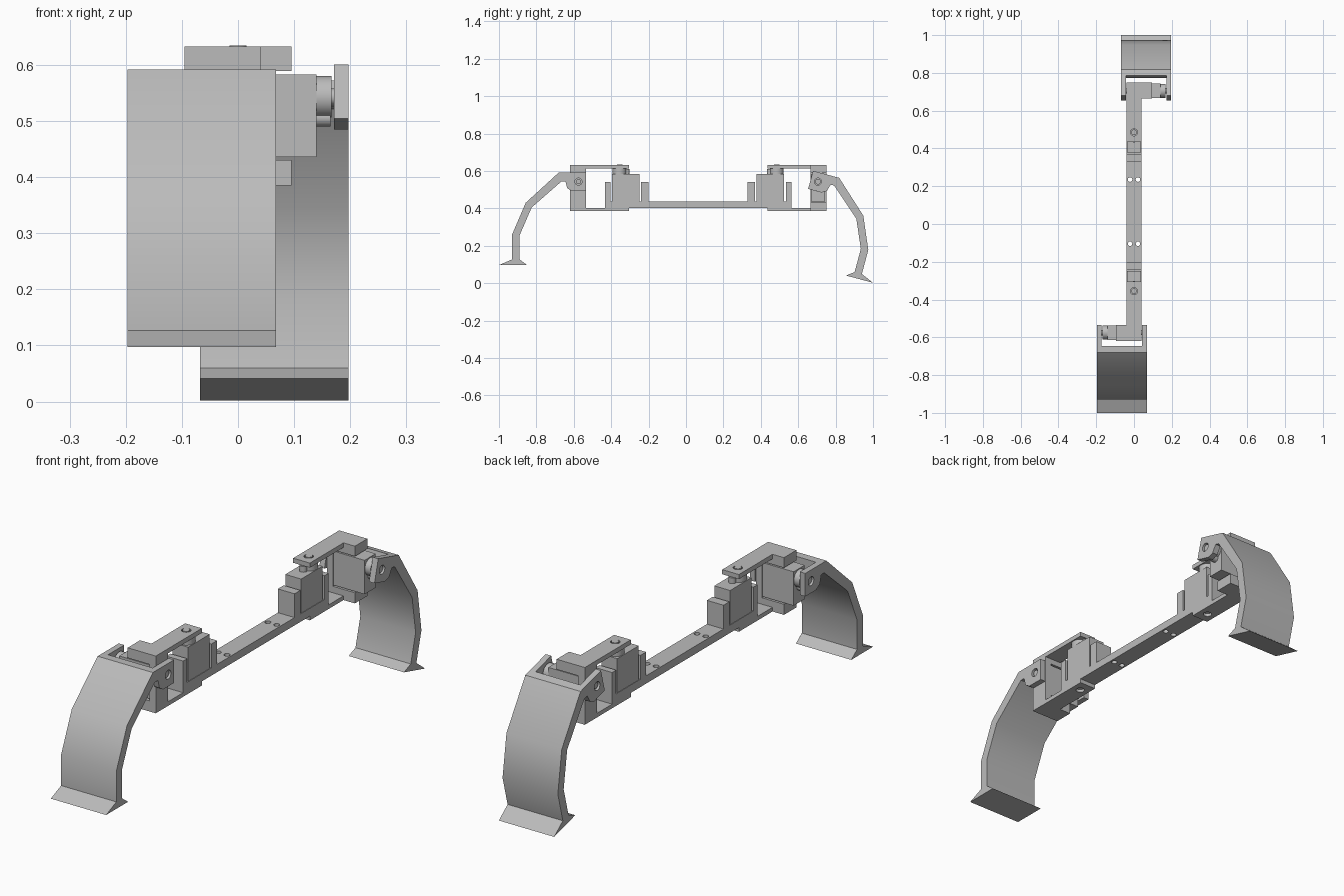
import bpy, bmesh
from math import radians, pi
from mathutils import Matrix, Vector

cube = bpy.data.objects.get("Cube")
if cube:
    bpy.data.objects.remove(cube, do_unlink=True)

GREY = (0.5, 0.5, 0.5, 1)
grey = bpy.data.materials.new("matte grey")
grey.use_nodes = True
grey.diffuse_color = GREY
grey.node_tree.nodes["Principled BSDF"].inputs["Base Color"].default_value = GREY

PIVOT = Vector((0, -0.575, 0.543))      # leg hinge
YAW_Y = -0.355                          # vertical hinge of the end bracket
HALF = 0.04                             # half width of beam and servos
MID = Vector((0, 0.065, 0))             # centre of the half-turn symmetry
TURN = Matrix.Translation(MID) @ Matrix.Rotation(pi, 4, 'Z') @ Matrix.Translation(-MID)


def finish(name, bm):
    bmesh.ops.recalc_face_normals(bm, faces=bm.faces)
    mesh = bpy.data.meshes.new(name)
    bm.to_mesh(mesh)
    bm.free()
    mesh.materials.append(grey)
    obj = bpy.data.objects.new(name, mesh)
    bpy.context.collection.objects.link(obj)
    return obj


def box(bm, x, y, z):
    size = Matrix.Diagonal((x[1] - x[0], y[1] - y[0], z[1] - z[0], 1))
    mid = Matrix.Translation((sum(x) / 2, sum(y) / 2, sum(z) / 2))
    bmesh.ops.create_cube(bm, size=1, matrix=mid @ size)


def rod(bm, x, y, z, r, axis='Z'):
    """Cylinder between the two ends of its axis range."""
    span = x if axis == 'X' else z
    mid = (sum(x) / 2, y, z) if axis == 'X' else (x, y, sum(z) / 2)
    turn = Matrix.Rotation(pi / 2, 4, 'Y') if axis == 'X' else Matrix()
    bmesh.ops.create_cone(bm, cap_ends=True, segments=24, radius1=r, radius2=r,
                          depth=span[1] - span[0], matrix=Matrix.Translation(mid) @ turn)


def cut(obj, bm):
    cutter = finish("cutter", bm)
    cutter.hide_render = True
    mod = obj.modifiers.new("cut", 'BOOLEAN')
    mod.operation, mod.solver, mod.object = 'DIFFERENCE', 'EXACT', cutter
    bpy.context.view_layer.objects.active = obj
    bpy.ops.object.modifier_apply(modifier=mod.name)
    bpy.data.objects.remove(cutter, do_unlink=True)


def servo(name, matrix):
    """Small servo: shaft along +z at the origin, body running to +y."""
    bm = bmesh.new()
    w = (-HALF + 0.002, HALF - 0.002)
    box(bm, w, (-0.04, 0.107), (0, 0.15))
    rod(bm, 0, 0, (0.148, 0.177), 0.037)
    rod(bm, 0, 0.037, (0.148, 0.175), 0.016)
    rod(bm, 0, 0, (0.17, 0.2), 0.015)
    body = finish(name, bm)
    bm = bmesh.new()
    box(bm, w, (-0.074, 0.143), (0.105, 0.122))
    ears = finish(name + "_ears", bm)
    bm = bmesh.new()
    for y in (-0.057, 0.125):
        rod(bm, 0, y, (0.09, 0.14), 0.008)
    for y in (-0.074, 0.143):
        box(bm, (-0.004, 0.004), (y - 0.017, y + 0.017), (0.09, 0.14))
    cut(ears, bm)
    for part in (body, ears):
        part.data.transform(matrix)
    return [body, ears]


# Beam with end posts that carry the vertical servos
bm = bmesh.new()
y0 = -0.433
box(bm, (-HALF, HALF), (y0, 2 * MID.y - y0), (0.403, 0.437))
beam = finish("beam", bm)
bm = bmesh.new()
for y in (-0.105, 0.235):
    for x in (-0.021, 0.021):
        rod(bm, x, y, (0.3, 0.5), 0.012)
cut(beam, bm)

bm = bmesh.new()
box(bm, (-HALF, HALF), (y0, -0.405), (0.43, 0.54))
box(bm, (-HALF, HALF), (-0.24, -0.2), (0.43, 0.54))
half = [finish("servo_posts", bm)]

# Swinging end bracket: two arms joined by a cradle round the leg servo
bm = bmesh.new()
for z in ((0.385, 0.403), (0.613, 0.633)):
    box(bm, (-HALF, HALF), (-0.54, -0.305), z)
arms = finish("bracket_arms", bm)
bm = bmesh.new()
rod(bm, 0, YAW_Y, (0.37, 0.398), 0.018)
rod(bm, 0, YAW_Y, (0.605, 0.65), 0.019)
cut(arms, bm)
bm = bmesh.new()
box(bm, (-0.095, HALF), (-0.62, -0.535), (0.385, 0.633))
cradle = finish("bracket_cradle", bm)
bm = bmesh.new()
box(bm, (-0.2, 0.01), (-0.7, -0.5), (0.431, 0.589))
cut(cradle, bm)
half += [arms, cradle]

# Servos: one upright on the beam, one sideways in the cradle
half += servo("yaw_servo", Matrix.Translation((0, YAW_Y, 0.435)))
sideways = Matrix(((0, 0, -1), (1, 0, 0), (0, -1, 0))).to_4x4()
half += servo("leg_servo", Matrix.Translation(PIVOT + Vector((0.01, 0, 0))) @ sideways)

# Pin for the inner side of the leg fork
bm = bmesh.new()
rod(bm, (0.035, 0.062), PIVOT.y, PIVOT.z, 0.013, 'X')
half.append(finish("leg_pin", bm))

# Leg: bent strip with a flared foot, slotted at the top into a fork
PROFILE = [(-1.0, 0.097), (-0.93, 0.127), (-0.93, 0.26), (-0.857, 0.43), (-0.68, 0.592),
           (-0.535, 0.592), (-0.535, 0.492), (-0.61, 0.492), (-0.635, 0.508),
           (-0.645, 0.545), (-0.665, 0.545), (-0.825, 0.405), (-0.89, 0.255),
           (-0.89, 0.127), (-0.85, 0.097)]
bm = bmesh.new()
face = bm.faces.new([bm.verts.new((-0.197, y, z)) for y, z in PROFILE])
ext = bmesh.ops.extrude_face_region(bm, geom=[face])
bmesh.ops.translate(bm, vec=(0.265, 0, 0),
                    verts=[v for v in ext["geom"] if isinstance(v, bmesh.types.BMVert)])
leg = finish("front_leg", bm)
bm = bmesh.new()
box(bm, (-0.171, 0.043), (-0.645, -0.5), (0.45, 0.65))
cut(leg, bm)
bm = bmesh.new()
rod(bm, (-0.25, 0.1), PIVOT.y, PIVOT.z, 0.019, 'X')
cut(leg, bm)

# Rear half: the front half turned round, its leg swung further in
swing = Matrix.Translation(PIVOT) @ Matrix.Rotation(radians(15), 4, 'X') @ Matrix.Translation(-PIVOT)
parts = [beam, leg]
for obj in half + [leg]:
    twin = obj.copy()
    twin.data = obj.data.copy()
    twin.data.transform(TURN @ swing if obj is leg else TURN)
    bpy.context.collection.objects.link(twin)
    if obj is leg:
        twin.name = "rear_leg"
    else:
        base = obj.name
        obj.name = "front_" + base
        twin.name = "rear_" + base
        parts.append(obj)
    parts.append(twin)

bpy.ops.object.select_all(action='DESELECT')
for obj in parts:
    obj.select_set(True)
bpy.context.view_layer.objects.active = beam
bpy.ops.object.shade_smooth_by_angle(angle=radians(30))
